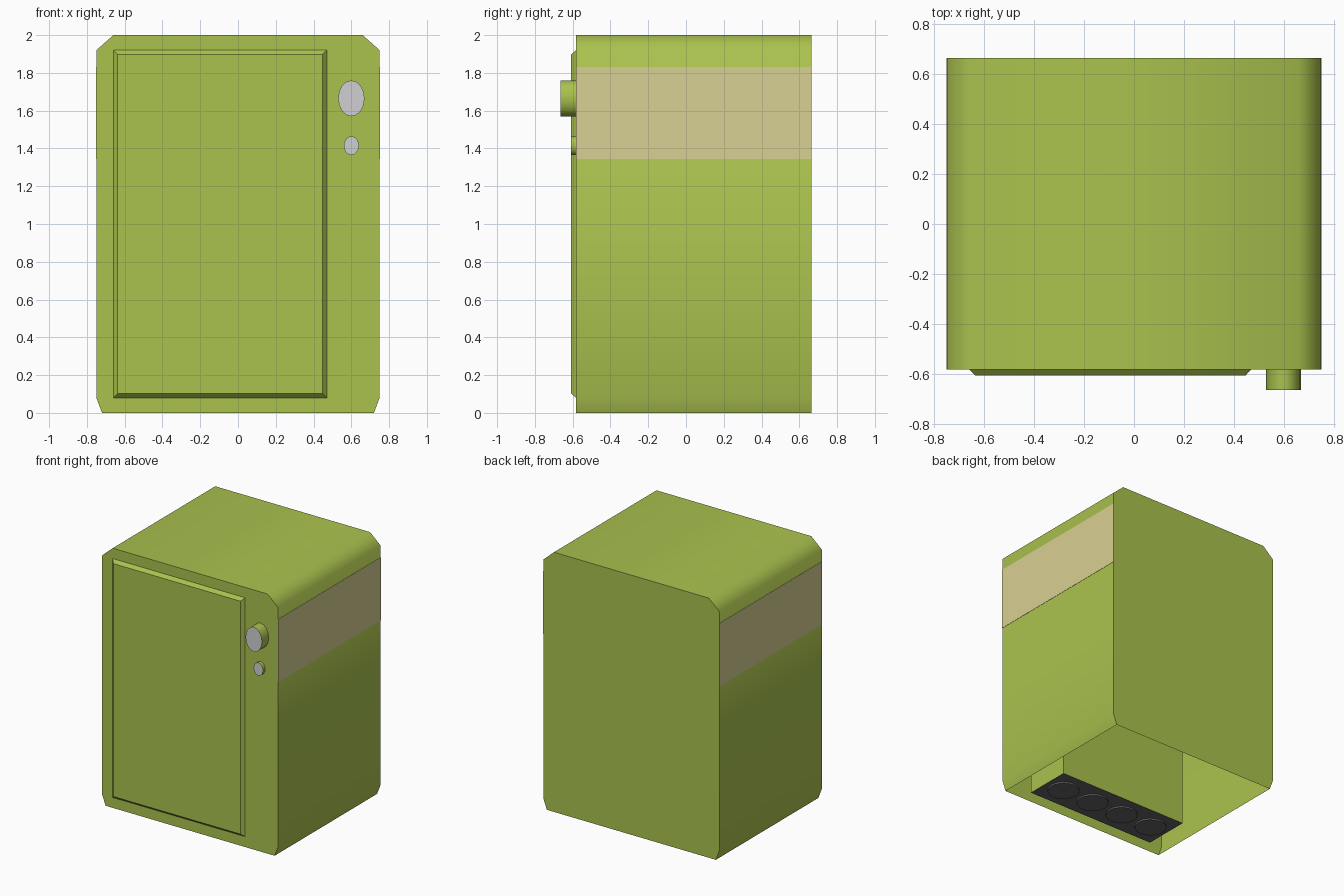
import bpy, bmesh, math

if "Cube" in bpy.data.objects:
    bpy.data.objects.remove(bpy.data.objects["Cube"])

FRONT, BACK = -0.583, 0.665


def srgb(*c):
    return [((v / 255 + 0.055) / 1.055) ** 2.4 for v in c] + [1.0]


def material(name, *c):
    m = bpy.data.materials.new(name)
    m.diffuse_color = srgb(*c)
    m.use_nodes = True
    m.node_tree.nodes["Principled BSDF"].inputs["Base Color"].default_value = m.diffuse_color
    return m


GREEN = material("lime_green", 170, 194, 78)
CREAM = material("cream", 217, 208, 147)
LIGHT = material("light_grey", 208, 208, 210)
DARK = material("dark_grey", 100, 100, 102)


def loft(name, first, second, mats, open_edge=None, end_index=0, smooth=None):
    """Join two matching outlines, cap both ends; the second cap gets end_index."""
    bm = bmesh.new()
    a = [bm.verts.new(p) for p in first]
    b = [bm.verts.new(p) for p in second]
    n = len(a)
    for i in range(n):
        if i != open_edge:
            j = (i + 1) % n
            bm.faces.new((a[i], a[j], b[j], b[i]))
    bm.faces.new(a[::-1])
    bm.faces.new(b).material_index = end_index
    bmesh.ops.recalc_face_normals(bm, faces=bm.faces)
    mesh = bpy.data.meshes.new(name)
    bm.to_mesh(mesh)
    bm.free()
    obj = bpy.data.objects.new(name, mesh)
    bpy.context.collection.objects.link(obj)
    for m in mats:
        mesh.materials.append(m)
    if smooth:
        bpy.ops.object.select_all(action='DESELECT')
        obj.select_set(True)
        bpy.context.view_layer.objects.active = obj
        bpy.ops.object.shade_smooth_by_angle(angle=math.radians(smooth))
    return obj


def rect_xz(x0, x1, z0, z1, y):
    return [(x0, y, z0), (x1, y, z0), (x1, y, z1), (x0, y, z1)]


def rect_xy(x0, x1, y0, y1, z):
    return [(x0, y0, z), (x1, y0, z), (x1, y1, z), (x0, y1, z)]


def ellipse_xz(cx, cz, rx, rz, y, n=16):
    return [(cx + rx * math.cos(math.tau * i / n), y, cz + rz * math.sin(math.tau * i / n))
            for i in range(n)]


# Hollow shell with chamfered corners, open underneath
profile = [(-0.72, 0), (0.72, 0), (0.75, 0.08), (0.75, 1.92),
           (0.66, 2), (-0.66, 2), (-0.75, 1.92), (-0.75, 0.08)]
loft("body_shell", [(x, BACK, z) for x, z in profile],
     [(x, FRONT, z) for x, z in profile], [GREEN], open_edge=0, smooth=60)

# Raised door with bevelled rim
loft("door", rect_xz(-0.66, 0.47, 0.08, 1.92, FRONT),
     rect_xz(-0.637, 0.447, 0.103, 1.897, -0.608), [GREEN])

# Oval knobs with light caps
for name, z, rx, rz, y in (("large_knob", 1.665, 0.07, 0.095, -0.665),
                           ("small_knob", 1.415, 0.04, 0.05, -0.61)):
    loft(name, ellipse_xz(0.6, z, rx, rz, FRONT), ellipse_xz(0.6, z, rx, rz, y),
         [GREEN, LIGHT], end_index=1, smooth=40)

# Cream bands on both sides
for name, s in (("right_band", 1), ("left_band", -1)):
    loft(name, rect_xz(s * 0.749, s * 0.752, 1.345, 1.83, BACK),
         rect_xz(s * 0.749, s * 0.752, 1.345, 1.83, FRONT), [CREAM])

# Inner block with dark underside
loft("inner_block", rect_xy(-0.57, 0.55, -0.5, -0.135, 0.8),
     rect_xy(-0.57, 0.55, -0.5, -0.135, 0.012), [GREEN, DARK], end_index=1)

# Row of round pads under the block
for i in range(4):
    x = -0.42 + 0.273 * i
    ring = [(x + 0.115 * math.cos(math.tau * k / 16), -0.315 + 0.115 * math.sin(math.tau * k / 16))
            for k in range(16)]
    loft(f"round_pad_{i + 1}", [(px, py, 0.013) for px, py in ring],
         [(px, py, 0.0) for px, py in ring], [DARK], smooth=40)
